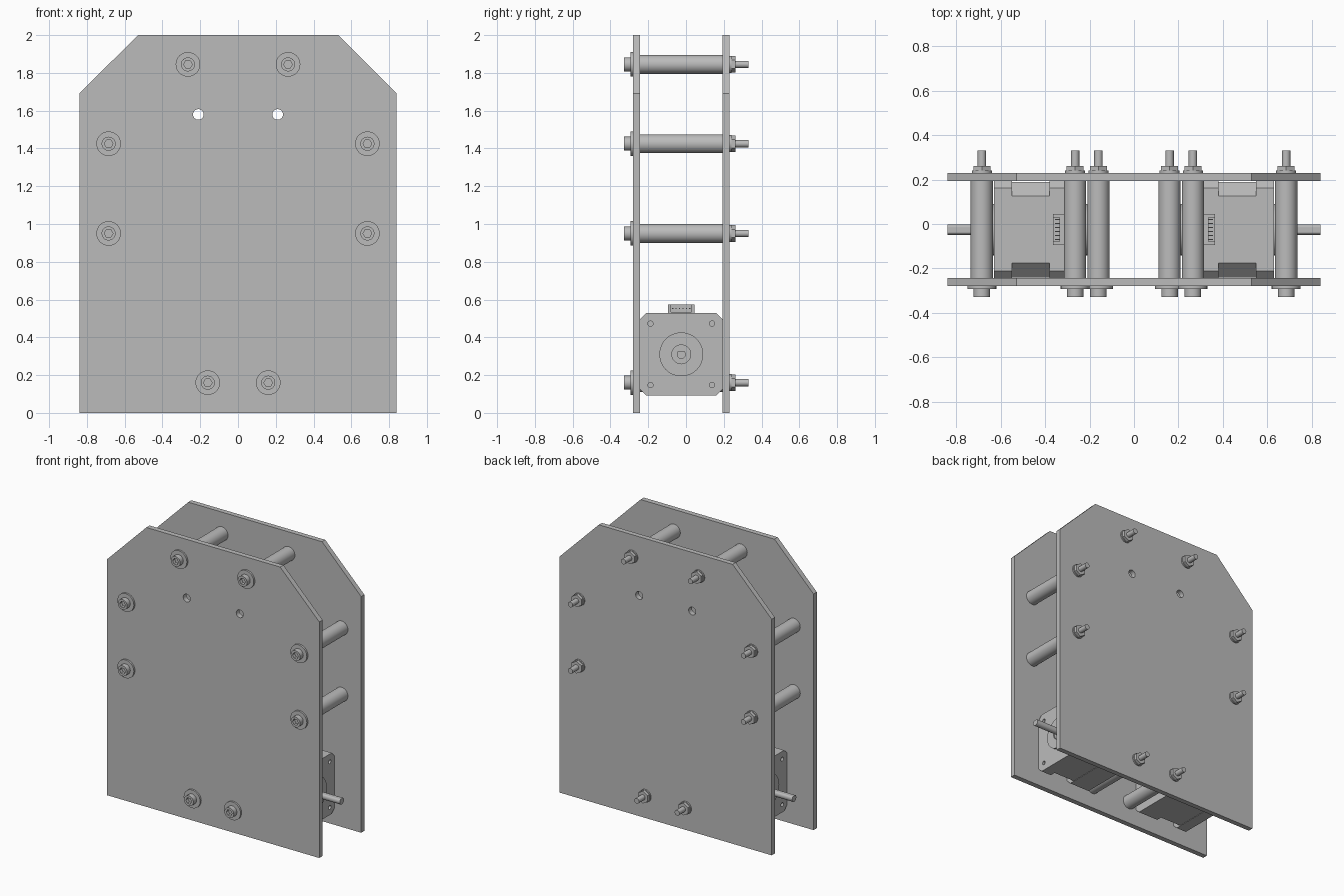
import bpy, bmesh
from math import cos, sin, pi, radians
from mathutils import Vector

cube = bpy.data.objects.get("Cube")
if cube:
    bpy.data.objects.remove(cube, do_unlink=True)

grey = bpy.data.materials.new("metal grey")
grey.use_nodes = True
grey.diffuse_color = (0.5, 0.5, 0.5, 1)
grey.node_tree.nodes["Principled BSDF"].inputs["Base Color"].default_value = (0.5, 0.5, 0.5, 1)


# Outlines in the plane across the extrusion axis
def ring(r, u=0, v=0, n=32, turn=0):
    return [(u + r * cos(turn + 2 * pi * i / n), v + r * sin(turn + 2 * pi * i / n)) for i in range(n)]


def rect(u0, u1, v0, v1):
    return [(u0, v0), (u1, v0), (u1, v1), (u0, v1)]


def octagon(h, c, u, v):
    k = h - c
    pts = [(k, -h), (h, -k), (h, k), (k, h), (-k, h), (-h, k), (-h, -k), (-k, -h)]
    return [(u + a, v + b) for a, b in pts]


def prism(name, outline, start, end, axis="y", holes=()):
    """Extrude an outline with optional holes along x or y."""
    def place(u, v, t):
        return Vector((u, t, v)) if axis == "y" else Vector((t, u, v))
    bm = bmesh.new()
    edges = []
    for loop in (outline, *holes):
        vs = [bm.verts.new(place(u, v, start)) for u, v in loop]
        edges += [bm.edges.new((vs[i - 1], vs[i])) for i in range(len(vs))]
    normal = place(0, 0, 1)
    if holes:
        bmesh.ops.triangle_fill(bm, edges=edges, use_beauty=True, normal=normal)
    else:
        bm.faces.new(vs)
    out = bmesh.ops.extrude_face_region(bm, geom=bm.faces[:])
    moved = [g for g in out["geom"] if isinstance(g, bmesh.types.BMVert)]
    bmesh.ops.translate(bm, verts=moved, vec=normal * (end - start))
    bmesh.ops.recalc_face_normals(bm, faces=bm.faces[:])
    # Smooth the round walls, keep the rims sharp
    for f in bm.faces:
        f.smooth = True
    for e in bm.edges:
        if len(e.link_faces) == 2:
            e.smooth = e.calc_face_angle(0) < radians(30)
    me = bpy.data.meshes.new(name)
    bm.to_mesh(me)
    bm.free()
    me.materials.append(grey)
    ob = bpy.data.objects.new(name, me)
    bpy.context.collection.objects.link(ob)
    return ob


# Side plates with clipped top corners and two small holes
half = [(0.84, 0), (0.84, 1.69), (0.53, 2)]
plate = half + [(-x, z) for x, z in reversed(half)]
plate_holes = [ring(0.028, s * 0.21, 1.58) for s in (-1, 1)]
prism("front_plate", plate, -0.28, -0.243, holes=plate_holes)
prism("back_plate", plate, 0.194, 0.23, holes=plate_holes)

# Spacers, each with a socket bolt, washers and a nut
for i, (bx, z) in enumerate([(0.265, 1.845), (0.685, 1.425), (0.685, 0.95), (0.16, 0.16)]):
    for side, s in (("left", 1), ("right", -1)):
        x = s * bx
        tag = f"{side}_{i + 1}"
        prism("spacer_" + tag, ring(0.05, x, z), -0.245, 0.196)
        prism("bolt_shank_" + tag, ring(0.019, x, z, 24), -0.285, 0.33)
        prism("front_washer_" + tag, ring(0.065, x, z), -0.293, -0.28)
        prism("bolt_head_base_" + tag, ring(0.037, x, z), -0.305, -0.292)
        prism("bolt_head_" + tag, ring(0.037, x, z), -0.329, -0.305,
              holes=[ring(0.023, x, z, 6)])
        prism("back_washer_" + tag, ring(0.045, x, z), 0.23, 0.24)
        prism("nut_" + tag, ring(0.044, x, z, 6, pi / 6), 0.24, 0.261)

# Two motors facing outward
cy, cz = -0.025, 0.31
for side, s in (("left", 1), ("right", -1)):
    def part(name, outline, a, b, holes=()):
        return prism(f"{side}_motor_{name}", outline, s * a, s * b, "x", holes)

    cap = octagon(0.218, 0.032, cy, cz)
    screws = [ring(0.014, cy + a * 0.163, cz + b * 0.163, 16) for a in (-1, 1) for b in (-1, 1)]
    part("rear_cap", cap, 0.22, 0.38)
    part("core", octagon(0.215, 0.065, cy, cz), 0.38, 0.55)
    part("front_cap", cap, 0.55, 0.6)
    part("face", cap, 0.6, 0.63, screws)
    part("front_boss", ring(0.116, cy, cz, 48), 0.63, 0.64, [ring(0.05, cy, cz)])
    part("rear_boss", ring(0.116, cy, cz, 48), 0.21, 0.22)

    # Shaft with a flat along its top
    d_cut = [(u, min(v, cz + 0.018)) for u, v in ring(0.0235, cy, cz)]
    part("shaft", d_cut, 0.6, 0.84)

    # Open plug socket with pins
    shell = rect(cy - 0.07, cy + 0.07, 0.525, 0.575)
    part("socket_back", shell, 0.315, 0.335)
    part("socket_floor", rect(cy - 0.07, cy + 0.07, 0.525, 0.535), 0.335, 0.365)
    for e in (-1, 1):
        part("socket_end", rect(cy + e * 0.062 - 0.008, cy + e * 0.062 + 0.008, 0.535, 0.575), 0.335, 0.365)
    for k in range(6):
        p = cy + (k - 2.5) * 0.018
        part("pin", rect(p - 0.003, p + 0.003, 0.55, 0.556), 0.335, 0.355)
